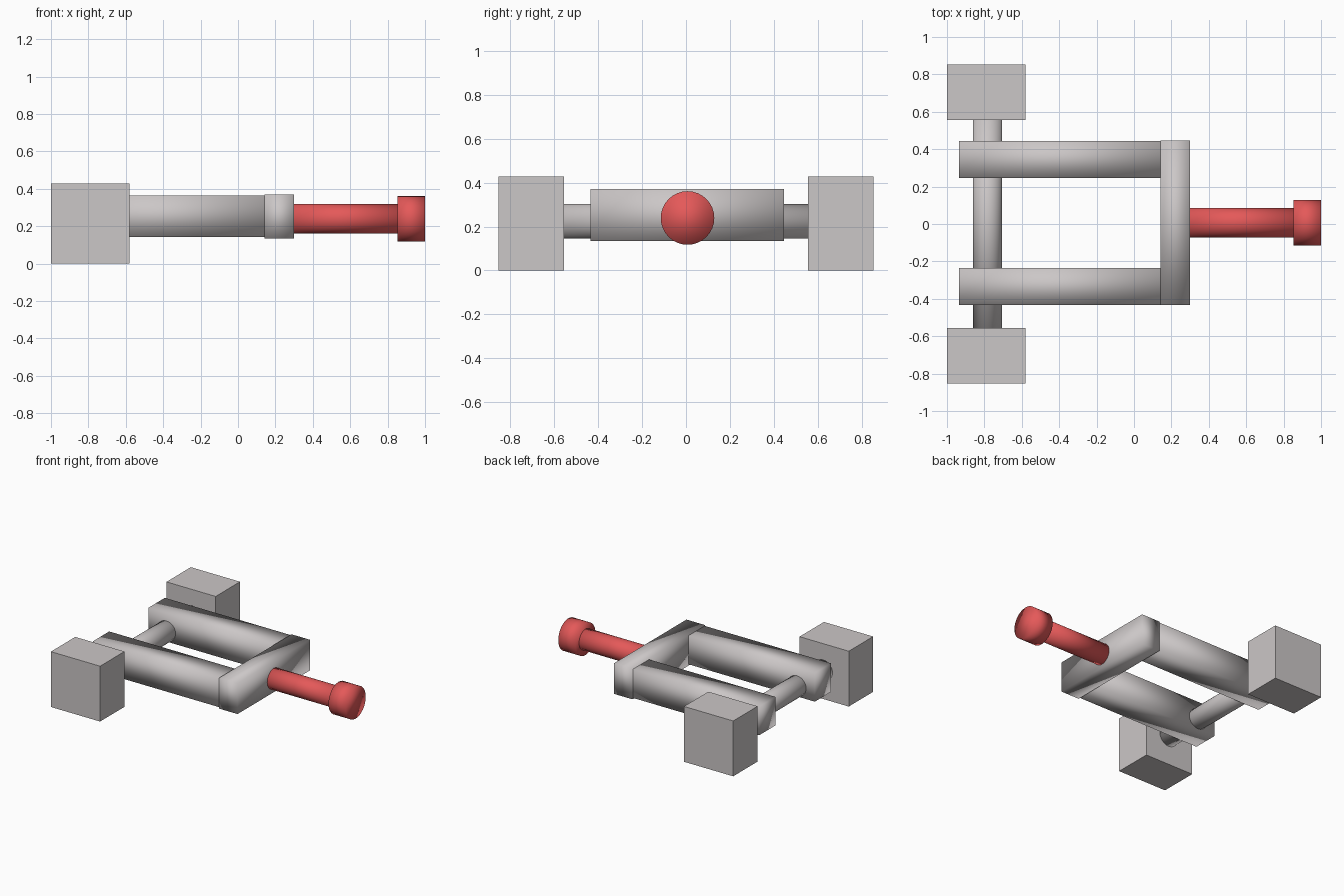
import bpy
import math

cube = bpy.data.objects.get("Cube")
if cube:
    bpy.data.objects.remove(cube, do_unlink=True)


def material(name, rgb):
    m = bpy.data.materials.new(name)
    m.use_nodes = True
    m.diffuse_color = (*rgb, 1)
    m.node_tree.nodes["Principled BSDF"].inputs["Base Color"].default_value = (*rgb, 1)
    return m


grey = material("warm grey", (0.60, 0.57, 0.57))
red = material("red", (0.78, 0.10, 0.10))


def finish(name, mat, smooth):
    ob = bpy.context.object
    ob.name = ob.data.name = name
    ob.data.materials.append(mat)
    bpy.ops.object.transform_apply(location=False, rotation=True, scale=True)
    if smooth:
        bpy.ops.object.shade_smooth()
    return ob


def box(name, x, y, z, smooth=False):
    """Box from (low, high) ranges on each axis."""
    ranges = (x, y, z)
    bpy.ops.mesh.primitive_cube_add(size=1, location=[(a + b) / 2 for a, b in ranges])
    bpy.context.object.scale = [b - a for a, b in ranges]
    return finish(name, grey, smooth)


def cylinder(name, mat, radius, length, centre, rotation):
    bpy.ops.mesh.primitive_cylinder_add(vertices=32, radius=radius, depth=length,
                                        location=centre, rotation=rotation)
    return finish(name, mat, True)


along_x = (0, math.pi / 2, 0)
along_y = (math.pi / 2, 0, 0)

# End blocks and the axle joining them
box("right_block", (-1.0, -0.58), (-0.853, -0.556), (0, 0.427))
box("left_block", (-1.0, -0.58), (0.556, 0.853), (0, 0.427))
cylinder("axle", grey, 0.078, 1.13, (-0.783, 0, 0.224), along_y)

# Fork: two soft-shaded arms and a crossbar
box("right_arm", (-0.935, 0.145), (-0.432, -0.235), (0.143, 0.364), smooth=True)
box("left_arm", (-0.935, 0.145), (0.246, 0.444), (0.143, 0.364), smooth=True)
box("crossbar", (0.143, 0.30), (-0.434, 0.447), (0.133, 0.37), smooth=True)

# Handle with a wider knob
cylinder("handle", red, 0.079, 0.58, (0.57, 0.007, 0.239), along_x)
cylinder("knob", red, 0.122, 0.147, (0.9265, 0.007, 0.239), along_x)
